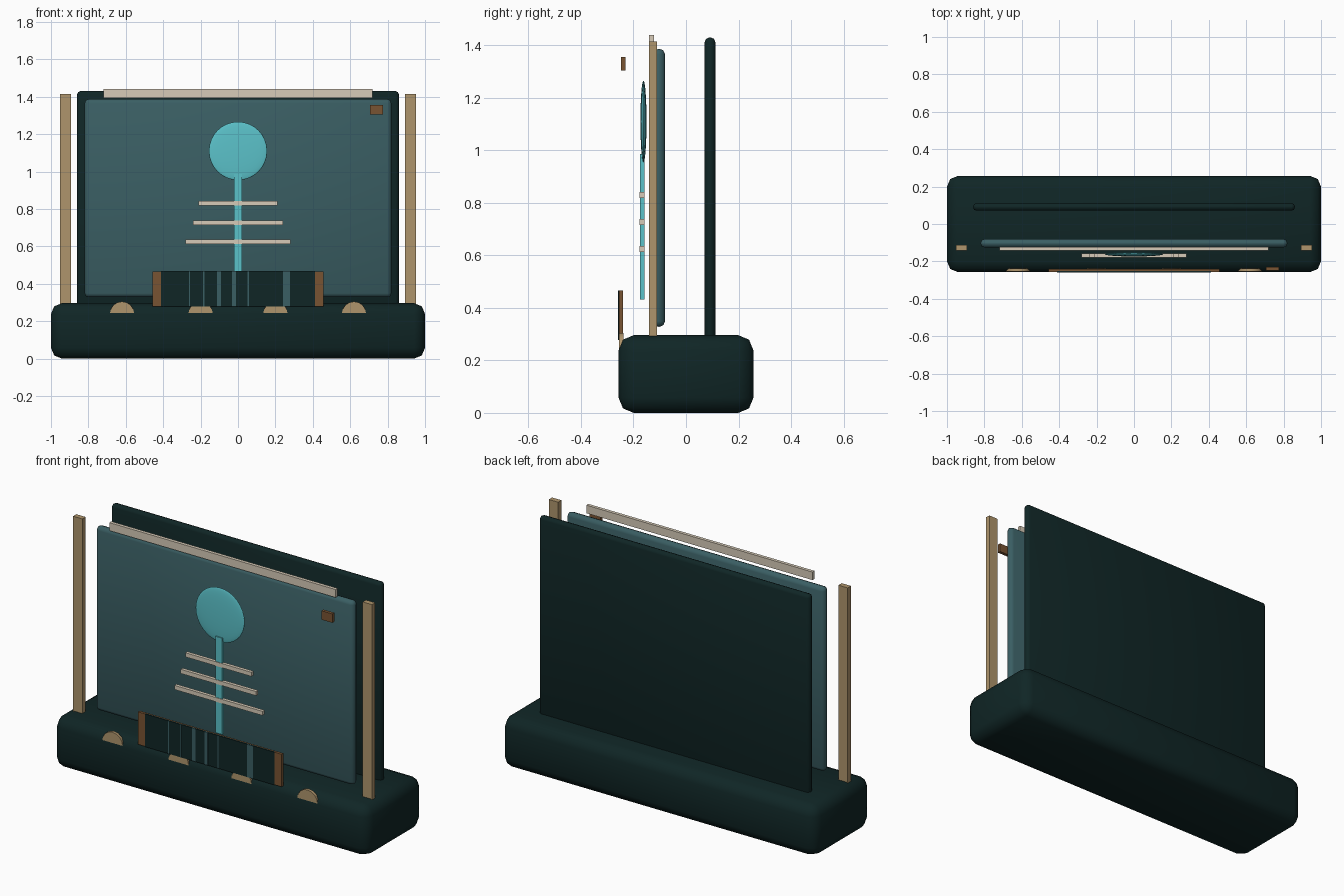
import bpy
import math

cube = bpy.data.objects.get("Cube")
if cube:
    bpy.data.objects.remove(cube, do_unlink=True)


def material(name, rgb):
    m = bpy.data.materials.new(name)
    m.use_nodes = True
    m.diffuse_color = (*rgb, 1)
    m.node_tree.nodes["Principled BSDF"].inputs["Base Color"].default_value = (*rgb, 1)
    return m


DARK = material("dark green", (0.005, 0.019, 0.019))
SLATE = material("slate teal", (0.042, 0.112, 0.125))
CYAN = material("bright cyan", (0.105, 0.54, 0.59))
TAN = material("tan", (0.43, 0.30, 0.15))
CREAM = material("cream", (0.68, 0.60, 0.48))
BROWN = material("brown", (0.19, 0.088, 0.032))


def finish(name, mat, smooth=True):
    ob = bpy.context.object
    ob.name = name
    ob.data.materials.append(mat)
    if smooth:
        bpy.ops.object.shade_smooth_by_angle(angle=math.radians(50))
    return ob


def box(name, mat, x, y, z, bevel=0, segments=2):
    """Box from (min, max) ranges, with optional rounded edges."""
    bpy.ops.mesh.primitive_cube_add(
        size=1, location=[(r[0] + r[1]) / 2 for r in (x, y, z)])
    ob = bpy.context.object
    ob.scale = [r[1] - r[0] for r in (x, y, z)]
    bpy.ops.object.transform_apply(location=False, rotation=False, scale=True)
    if bevel:
        mod = ob.modifiers.new("rounded edges", "BEVEL")
        mod.width = bevel
        mod.segments = segments
        bpy.ops.object.modifier_apply(modifier=mod.name)
    return finish(name, mat, bool(bevel))


# Base and the two upright panels
box("base", DARK, (-1, 1), (-0.257, 0.257), (0, 0.296), 0.058)
box("back_panel", DARK, (-0.86, 0.86), (0.071, 0.112), (0.28, 1.43), 0.018)
box("front_panel", SLATE, (-0.82, 0.82), (-0.126, -0.08), (0.328, 1.387), 0.021)
box("top_rail", CREAM, (-0.72, 0.72), (-0.141, -0.122), (1.394, 1.44))

# Side posts
for side, s in (("right", -1), ("left", 1)):
    box(side + "_post", TAN, sorted((s * 0.892, s * 0.951)),
        (-0.141, -0.111), (0.28, 1.415))

# Emblem: flattened disc, stem and three cross bars
bpy.ops.mesh.primitive_uv_sphere_add(
    segments=32, ring_count=16, radius=0.156, location=(0, -0.162, 1.11))
bpy.context.object.scale.y = 0.075
finish("emblem_disc", CYAN)
box("emblem_stem", CYAN, (-0.022, 0.022), (-0.175, -0.158), (0.432, 0.986))
for i, half in enumerate((0.28, 0.24, 0.21)):
    z = 0.624 + i * 0.103
    box(f"cross_bar_{i + 1}", CREAM, (-half, half), (-0.178, -0.159),
        (z - 0.012, z + 0.012))

# Small floating marker near the upper corner
box("corner_marker", BROWN, (0.705, 0.774), (-0.248, -0.23), (1.304, 1.355))

# Striped front plaque
box("plaque_board", BROWN, (-0.457, 0.457), (-0.256, -0.24), (0.279, 0.466))
box("plaque_face", DARK, (-0.412, 0.412), (-0.258, -0.25), (0.278, 0.467))
for i, (x, w) in enumerate(((-0.26, 0.006), (-0.183, 0.006), (-0.101, 0.022),
                            (-0.022, 0.022), (0.055, 0.006), (0.259, 0.037))):
    box(f"plaque_stripe_{i + 1}", SLATE, (x - w / 2, x + w / 2),
        (-0.2595, -0.253), (0.278, 0.467))

# Round studs emerging from the base's front edge
for i, x in enumerate((-0.62, -0.2, 0.2, 0.62)):
    bpy.ops.mesh.primitive_cylinder_add(
        vertices=16, radius=0.065, depth=0.016, location=(x, -0.247, 0.24),
        rotation=(math.pi / 2, 0, 0))
    finish(f"base_stud_{i + 1}", TAN)
